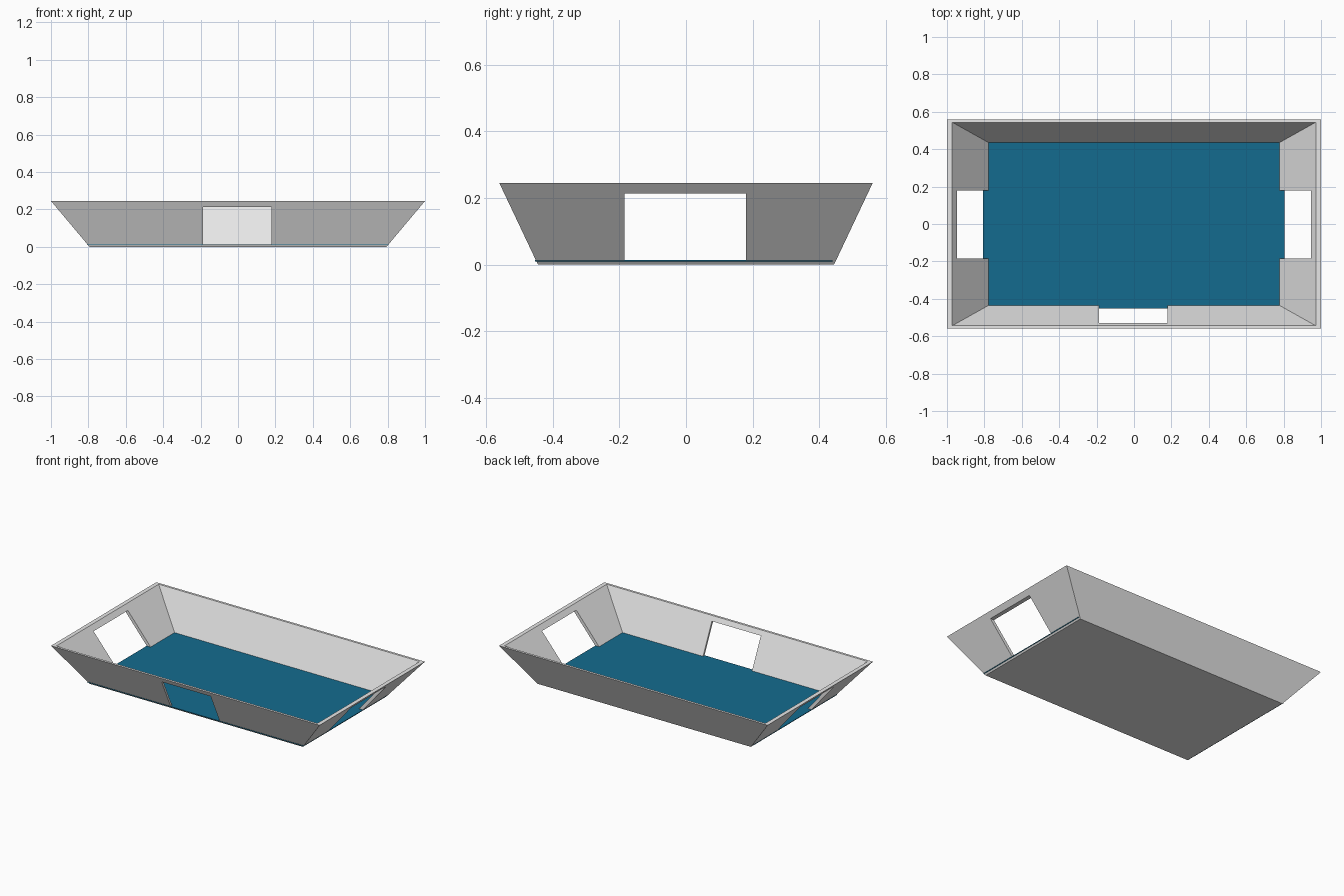
import bpy, bmesh
from mathutils import Vector

if "Cube" in bpy.data.objects:
    bpy.data.objects.remove(bpy.data.objects["Cube"])


def material(name, rgb):
    m = bpy.data.materials.new(name)
    m.diffuse_color = (*rgb, 1)
    m.use_nodes = True
    m.node_tree.nodes["Principled BSDF"].inputs["Base Color"].default_value = m.diffuse_color
    return m


grey = material("light grey", (0.8, 0.8, 0.8))
teal = material("deep teal", (0.007, 0.148, 0.275))


def make_object(name, bm, mat):
    bmesh.ops.recalc_face_normals(bm, faces=bm.faces)
    mesh = bpy.data.meshes.new(name)
    bm.to_mesh(mesh)
    bm.free()
    mesh.materials.append(mat)
    ob = bpy.data.objects.new(name, mesh)
    bpy.context.collection.objects.link(ob)
    return ob


def add_box(bm, lo, hi):
    lo, hi = Vector(lo), Vector(hi)
    verts = bmesh.ops.create_cube(bm, size=1)["verts"]
    for v in verts:
        v.co = (lo + hi) / 2 + v.co * (hi - lo)


# Flared tray: outer wall, rim, inner wall, closed by two floors
bm = bmesh.new()
sections = [(0.794, 0.444, 0), (1, 0.56, 0.245), (0.972, 0.544, 0.245), (0.772, 0.432, 0.008)]
rings = [[bm.verts.new((sx * x, sy * y, z)) for sx, sy in ((-1, -1), (1, -1), (1, 1), (-1, 1))]
         for x, y, z in sections]
for a, b in zip(rings, rings[1:]):
    for i in range(4):
        j = (i + 1) % 4
        bm.faces.new((a[i], a[j], b[j], b[i]))
bm.faces.new(rings[0])
bm.faces.new(rings[-1])
tray = make_object("tray_shell", bm, grey)

# Openings: one through both ends, one in the front only
bm = bmesh.new()
add_box(bm, (-1.2, -0.185, 0.012), (1.2, 0.18, 0.214))
add_box(bm, (-0.187, -0.7, 0.012), (0.178, -0.35, 0.214))
cutter = make_object("opening_cutter", bm, grey)
cutter.hide_render = True
cutter.hide_viewport = False

cut = tray.modifiers.new("openings", "BOOLEAN")
cut.operation = "DIFFERENCE"
cut.solver = "EXACT"
cut.object = cutter
bpy.context.view_layer.objects.active = tray
bpy.ops.object.modifier_apply(modifier=cut.name)
bpy.data.objects.remove(cutter)

# Coloured floor plate, showing slightly at the front and ends
bm = bmesh.new()
add_box(bm, (-0.806, -0.453, 0.0095), (0.805, 0.44, 0.0135))
make_object("floor_plate", bm, teal)
